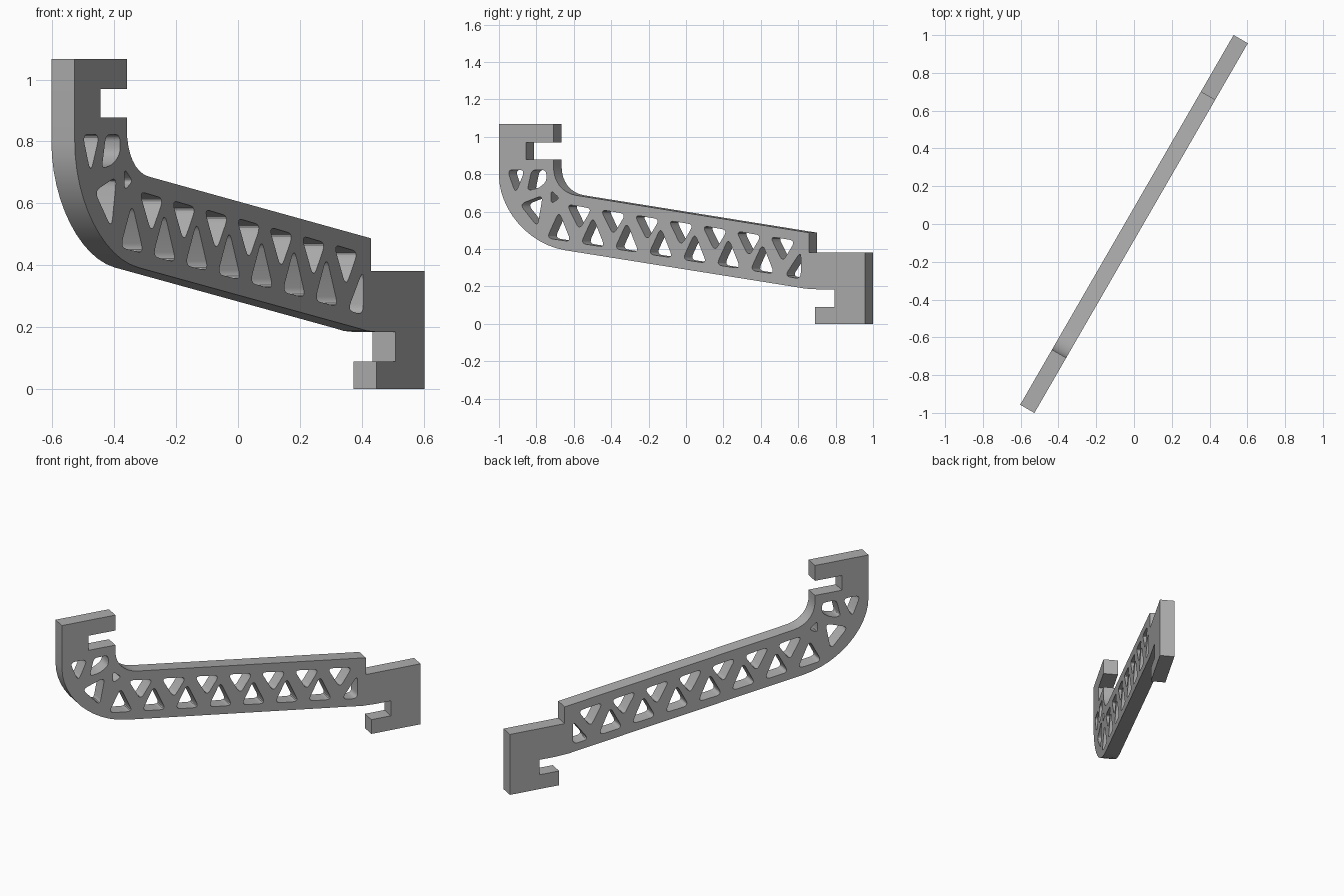
import bpy, bmesh, math
from mathutils import Vector

if "Cube" in bpy.data.objects:
    bpy.data.objects.remove(bpy.data.objects["Cube"])

THICK = 0.087


def bezier(p0, p1, p2, p3, n):
    pts = []
    for i in range(n + 1):
        t = i / n
        s = 1 - t
        pts.append(tuple(s**3 * a + 3*s*s*t * b + 3*s*t*t * c + t**3 * d
                         for a, b, c, d in zip(p0, p1, p2, p3)))
    return pts


def rounded(corners, d=0.035, n=5):
    """Polygon with softened corners."""
    vs = [Vector(c) for c in corners]
    out = []
    for i, v in enumerate(vs):
        ends = []
        for w in (vs[i - 1], vs[(i + 1) % len(vs)]):
            e = w - v
            ends.append(v + e.normalized() * min(d, e.length * 0.4))
        for k in range(n + 1):
            t = k / n
            out.append(tuple(ends[0] * (1-t)**2 + v * 2*t*(1-t) + ends[1] * t*t))
    return out


# Side outline (along the arm, height): hooks at both ends, curved elbow
outline = [(-1.13, 1.067), (-0.793, 1.067), (-0.793, 0.97), (-0.963, 0.97),
           (-0.963, 0.878), (-0.793, 0.878)]
outline += bezier((-0.793, 0.84), (-0.793, 0.76), (-0.74, 0.70), (-0.655, 0.687), 8)
outline += [(0.785, 0.487), (0.785, 0.381), (1.13, 0.381), (1.13, 0),
            (0.82, 0), (0.82, 0.09), (0.943, 0.09), (0.943, 0.184),
            (0.84, 0.184), (0.76, 0.188), (0.70, 0.197)]
outline += bezier((-0.72, 0.393), (-0.945, 0.424), (-1.13, 0.607), (-1.13, 0.80), 12)

# Lattice of triangular openings
holes = []
DU, DZ = 0.2093, -0.0287
for i in range(7):
    for tri in ([(-0.711, 0.639), (-0.556, 0.616), (-0.634, 0.503)],
                [(-0.834, 0.458), (-0.685, 0.439), (-0.759, 0.600)]):
        holes.append(rounded([(u + i * DU, z + i * DZ) for u, z in tri]))
holes.append(rounded([(0.634, 0.255), (0.734, 0.240), (0.734, 0.387)]))
# Elbow openings
holes.append(rounded([(-1.079, 0.823), (-0.969, 0.823), (-1.027, 0.697)]))
holes.append(rounded([(-0.928, 0.822), (-0.838, 0.822), (-0.836, 0.760),
                      (-0.885, 0.725), (-0.955, 0.712)], 0.025))
holes.append(rounded([(-0.808, 0.713), (-0.756, 0.671), (-0.808, 0.642)], 0.02))
holes.append(rounded([(-1.001, 0.639), (-0.859, 0.687), (-0.892, 0.519)]))

# Filled, extruded profile turned 60 degrees about z
curve = bpy.data.curves.new("hooked_arm", 'CURVE')
curve.dimensions = '2D'
curve.fill_mode = 'BOTH'
curve.extrude = THICK / 2
for loop in [outline] + holes:
    sp = curve.splines.new('POLY')
    sp.points.add(len(loop) - 1)
    for p, (u, z) in zip(sp.points, loop):
        p.co = (u, z, 0, 1)
    sp.use_cyclic_u = True
arm = bpy.data.objects.new("hooked_arm", curve)
bpy.context.collection.objects.link(arm)
arm.rotation_euler = (math.pi / 2, 0, math.radians(60))
bpy.context.view_layer.objects.active = arm
arm.select_set(True)
bpy.ops.object.convert(target='MESH')
arm = bpy.context.view_layer.objects.active

# Weld caps to walls
bm = bmesh.new()
bm.from_mesh(arm.data)
bmesh.ops.remove_doubles(bm, verts=bm.verts, dist=0.0002)
bmesh.ops.recalc_face_normals(bm, faces=bm.faces)
bm.to_mesh(arm.data)
bm.free()

grey = bpy.data.materials.new("plain_grey")
grey.diffuse_color = (0.42, 0.42, 0.42, 1)
grey.use_nodes = True
grey.node_tree.nodes["Principled BSDF"].inputs["Base Color"].default_value = grey.diffuse_color
arm.data.materials.clear()
arm.data.materials.append(grey)
bpy.ops.object.shade_smooth_by_angle(angle=math.radians(30))
